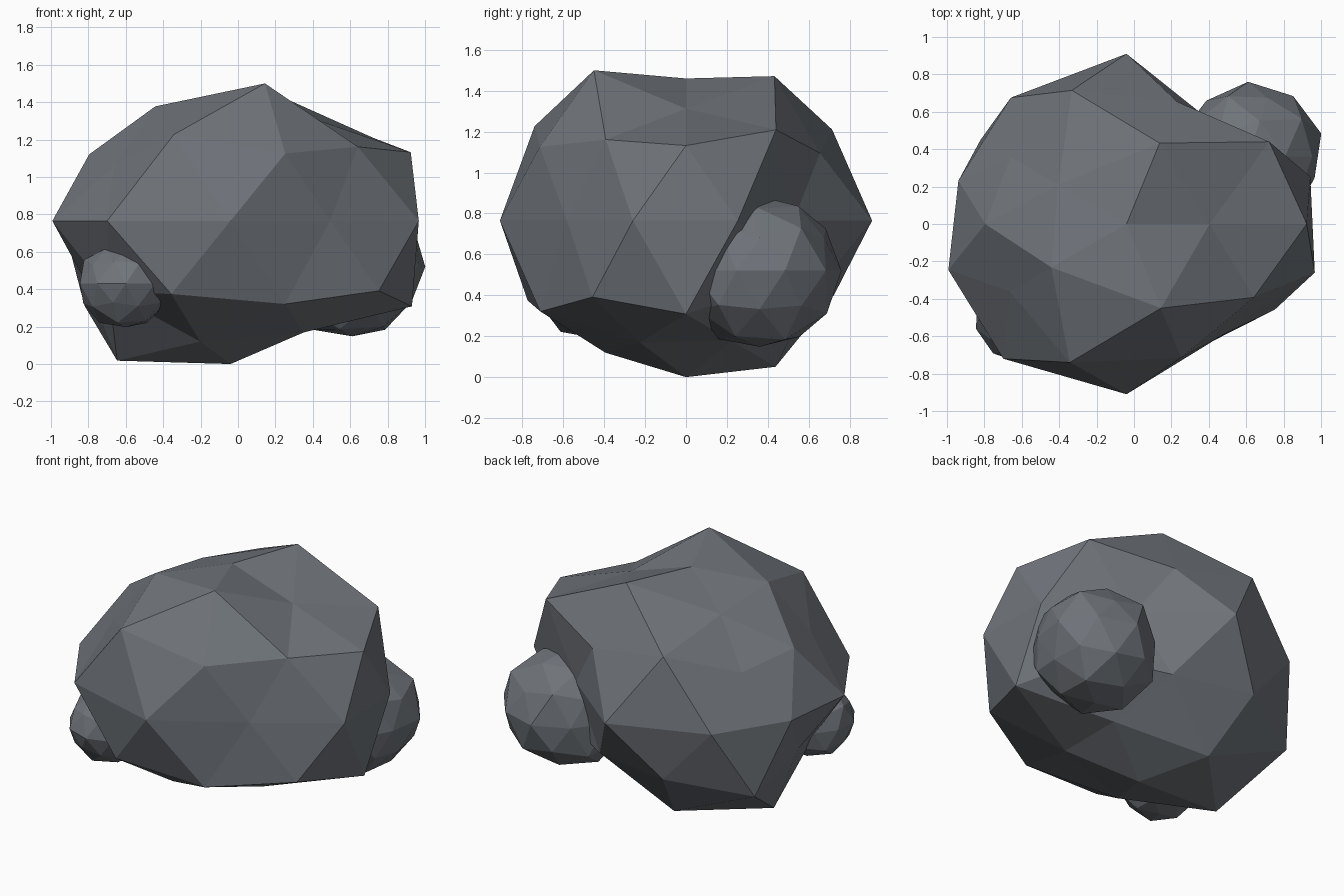
import bpy, bmesh, math, random
from mathutils import Vector

cube = bpy.data.objects.get("Cube")
if cube:
    bpy.data.objects.remove(cube, do_unlink=True)

stone = bpy.data.materials.new("slate grey stone")
stone.use_nodes = True
grey = (0.16, 0.175, 0.195, 1)
stone.diffuse_color = grey
stone.node_tree.nodes["Principled BSDF"].inputs["Base Color"].default_value = grey


def ring_order(v):
    """Top to bottom, then counter-clockwise around each ring."""
    angle = round(math.atan2(v.co.y, v.co.x), 2) % math.tau
    if abs(v.co.z) > 0.99:
        angle = 0
    return (-round(v.co.z, 2), angle)


def boulder(name, centre, size, bulges):
    """Faceted rock: an icosphere with each corner pushed in or out."""
    bm = bmesh.new()
    bmesh.ops.create_icosphere(bm, subdivisions=2, radius=1)
    for v, bulge in zip(sorted(bm.verts, key=ring_order), bulges):
        v.co = Vector(centre) + Vector(a * s * bulge for a, s in zip(v.co, size))
    mesh = bpy.data.meshes.new(name)
    bm.to_mesh(mesh)
    bm.free()
    mesh.materials.append(stone)
    obj = bpy.data.objects.new(name, mesh)
    bpy.context.collection.objects.link(obj)
    return obj


# Main boulder, one row of bulges per ring of corners
main_bulges = [
    .724,
    .67, .865, .68, .75, .9,
    .88, .883, .705, .915, .785,
    .855, .77, .68, .685, .84,
    .82, .65, .91, .835, .75, .795, .89, .91, .72, .84,
    .75, .85, .7, .91, .87,
    .905, .75, .9, .75, .88,
    .72, .875, .915, .79, .73,
    .797,
]
boulder("main_boulder", (-.04, 0, .765), (1.26, 1, .96), main_bulges)

# Smaller stones leaning against it
random.seed(4)
small_bulges = [random.uniform(.88, 1) for _ in main_bulges]
boulder("back_stone", (.61, .36, .52), (.42, .41, .4), small_bulges)
boulder("front_stone", (-.6, -.48, .43), (.27, .27, .25), small_bulges)
